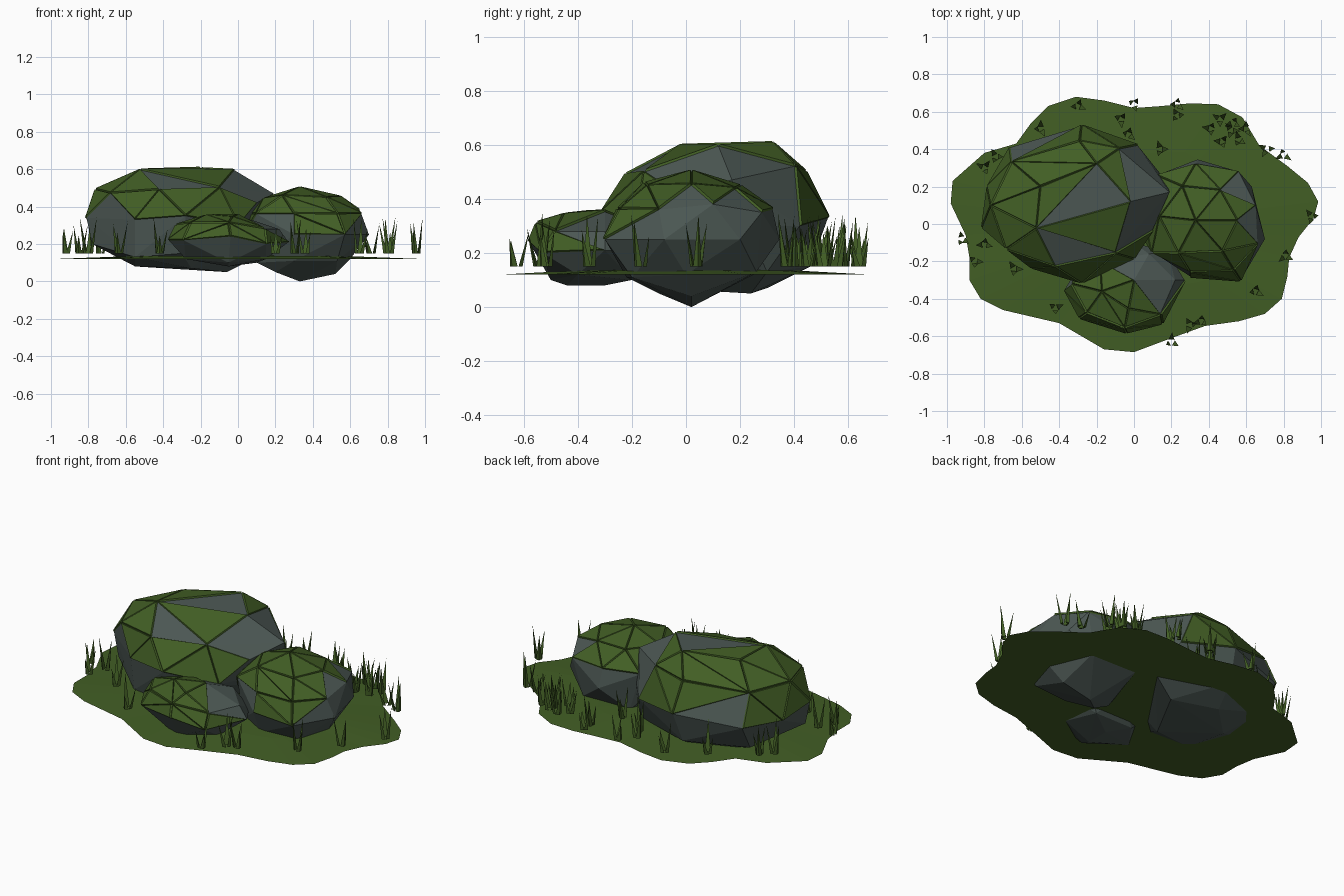
import bpy, bmesh, math, random
from mathutils import Vector

random.seed(4)


def material(name, rgb):
    m = bpy.data.materials.new(name)
    m.diffuse_color = (*rgb, 1)
    return m


STONE = material("stone_grey", (0.073, 0.098, 0.089))
MOSS = material("moss_green", (0.054, 0.112, 0.018))


def finish(bm, name, mats):
    me = bpy.data.meshes.new(name)
    bm.to_mesh(me)
    bm.free()
    for m in mats:
        me.materials.append(m)
    ob = bpy.data.objects.new(name, me)
    bpy.context.collection.objects.link(ob)
    return ob


def rock(name, points, bare, steep):
    """Faceted boulder from a hull, with raised moss on upward faces outside the bare spots."""
    bm = bmesh.new()
    for p in points:
        bm.verts.new(p)
    res = bmesh.ops.convex_hull(bm, input=bm.verts[:])
    loose = [g for g in res["geom_interior"] if isinstance(g, bmesh.types.BMVert)]
    bmesh.ops.delete(bm, geom=loose, context='VERTS')
    bmesh.ops.recalc_face_normals(bm, faces=bm.faces[:])
    bm.normal_update()
    moss = []
    for f in bm.faces:
        c = f.calc_center_median()
        if f.normal.z > steep and all(math.hypot(c.x - x, c.y - y) > r for x, y, r in bare):
            f.material_index = 1
            moss.append(f)
    bmesh.ops.inset_individual(bm, faces=moss, thickness=0.006, depth=0.009)
    return finish(bm, name, [STONE, MOSS])


# Boulders: crown, shoulder, belly and foot points
rock("large_rock", [
    (-.52, -.02, .595), (-.5, .2, .585), (-.2, .32, .605), (-.02, .12, .595),
    (-.29, .44, .5), (-.08, .4, .52), (-.65, .33, .48), (-.76, .1, .49),
    (-.68, -.13, .47), (-.42, -.22, .49), (-.1, -.15, .5), (.19, .17, .47), (.1, -.03, .42),
    (-.81, -.02, .34), (-.78, .2, .3), (-.66, .41, .3), (-.28, .525, .33), (.02, .42, .3),
    (.18, .22, .3), (-.55, -.23, .33), (-.28, -.31, .35), (0, -.18, .3),
    (-.78, -.02, .2), (-.55, -.2, .13), (-.3, -.25, .15), (-.65, .32, .15),
    (-.3, .46, .15), (.1, .3, .13),
    (-.55, .1, .08), (-.25, -.1, .07), (-.06, .24, .05), (-.35, .3, .07)],
    [(-.25, .13, .13), (-.02, -.02, .1), (-.55, .38, .1), (.08, .33, .12), (-.28, -.13, .09)], .12)

rock("right_rock", [
    (.33, .02, .5), (.55, .02, .45), (.46, .18, .435), (.26, .2, .445), (.14, .04, .44),
    (.24, -.15, .455), (.47, -.14, .445),
    (.65, .1, .38), (.56, .28, .35), (.33, .32, .36), (.12, .26, .36), (.06, .05, .36),
    (.1, -.15, .36), (.3, -.25, .36), (.53, -.24, .36), (.66, -.1, .36),
    (.7, -.08, .25), (.63, .2, .25), (.34, .345, .25), (.08, .2, .25), (.04, -.05, .25),
    (.3, -.28, .25), (.57, -.3, .25),
    (.6, 0, .12), (.5, .26, .13), (.2, .25, .12), (.1, -.1, .1), (.3, -.22, .11),
    (.53, -.2, .11), (.33, .02, 0), (.52, .02, .04), (.2, -.1, .05)],
    [(.56, .2, .1), (.68, .0, .1), (.3, -.3, .06)], .25)

rock("small_rock", [
    (-.17, -.36, .35), (0, -.3, .352), (-.03, -.45, .34),
    (-.33, -.32, .3), (-.25, -.47, .31), (-.05, -.55, .31), (.14, -.48, .28),
    (.22, -.3, .28), (.08, -.16, .3), (-.18, -.2, .31),
    (-.37, -.35, .22), (-.29, -.5, .22), (-.04, -.58, .24), (.15, -.53, .2),
    (.27, -.3, .21), (.18, -.15, .2), (0, -.1, .2), (-.28, -.2, .2),
    (-.28, -.38, .12), (-.05, -.5, .1), (.15, -.4, .12), (.1, -.2, .1), (-.15, -.2, .1),
    (-.05, -.44, .08), (-.05, -.3, .08)],
    [(.12, -.28, .14), (-.0, -.18, .1)], .3)

# Ground patch: wavy outline, flat underside, slightly domed top
OUTLINE = [
    (-.97, .23), (-.8, .38), (-.63, .43), (-.55, .54), (-.46, .63), (-.31, .68), (-.16, .66),
    (0, .62), (.14, .63), (.3, .645), (.45, .64), (.58, .57), (.67, .42), (.82, .31),
    (.93, .22), (.985, .12), (.96, .03), (.88, -.07), (.83, -.18), (.82, -.28), (.79, -.4),
    (.7, -.48), (.56, -.52), (.38, -.545), (.2, -.61), (0, -.685), (-.16, -.67), (-.28, -.6),
    (-.4, -.53), (-.55, -.495), (-.7, -.46), (-.82, -.4), (-.88, -.3), (-.88, -.18),
    (-.9, -.06), (-.98, .11)]
bm = bmesh.new()
rim = [bm.verts.new((x, y, .12)) for x, y in OUTLINE]
inner = [bm.verts.new((x * .6, y * .6, .135)) for x, y in OUTLINE]
top = bm.verts.new((0, 0, .14))
base = bm.verts.new((0, 0, .119))
for i in range(len(rim)):
    j = (i + 1) % len(rim)
    bm.faces.new((rim[i], rim[j], inner[j], inner[i]))
    bm.faces.new((inner[i], inner[j], top))
    bm.faces.new((rim[j], rim[i], base))
bmesh.ops.recalc_face_normals(bm, faces=bm.faces[:])
finish(bm, "ground_patch", [MOSS])

# Grass tufts: leaning three-sided spikes fanned around each spot
SPOTS = [
    (-.3, .63), (-.5, .51), (-.74, .36), (-.8, .3), (-.65, .22), (-.92, -.08), (-.85, -.2),
    (-.8, -.11), (-.64, -.24), (-.42, -.45), (.2, -.63), (.3, -.54), (.36, -.52), (.65, -.36),
    (.81, -.17), (.95, .04), (.8, .37), (.71, .4), (.6, .51), (.53, .54), (.46, .56),
    (.41, .51), (.47, .44), (.23, .64), (.23, .58), (.14, .4), (0, .64), (-.07, .56),
    (-.03, .48), (.56, .45), (.52, .5)]
bm = bmesh.new()
for x, y in SPOTS:
    turn = random.uniform(0, math.tau)
    for k in range(3):
        a = turn + k * math.tau / 3 + random.uniform(-.4, .4)
        out, side = Vector((math.cos(a), math.sin(a), 0)), Vector((-math.sin(a), math.cos(a), 0))
        root = Vector((x, y, .15)) + out * .012
        tip = root + out * random.uniform(.02, .04) + Vector((0, 0, random.uniform(.09, .2)))
        v = [bm.verts.new(p) for p in
             (root - side * .016, root + side * .016, root + out * .014, tip)]
        for f in ((0, 1, 3), (1, 2, 3), (2, 0, 3), (0, 2, 1)):
            bm.faces.new([v[i] for i in f])
bmesh.ops.recalc_face_normals(bm, faces=bm.faces[:])
finish(bm, "grass_tufts", [MOSS])
